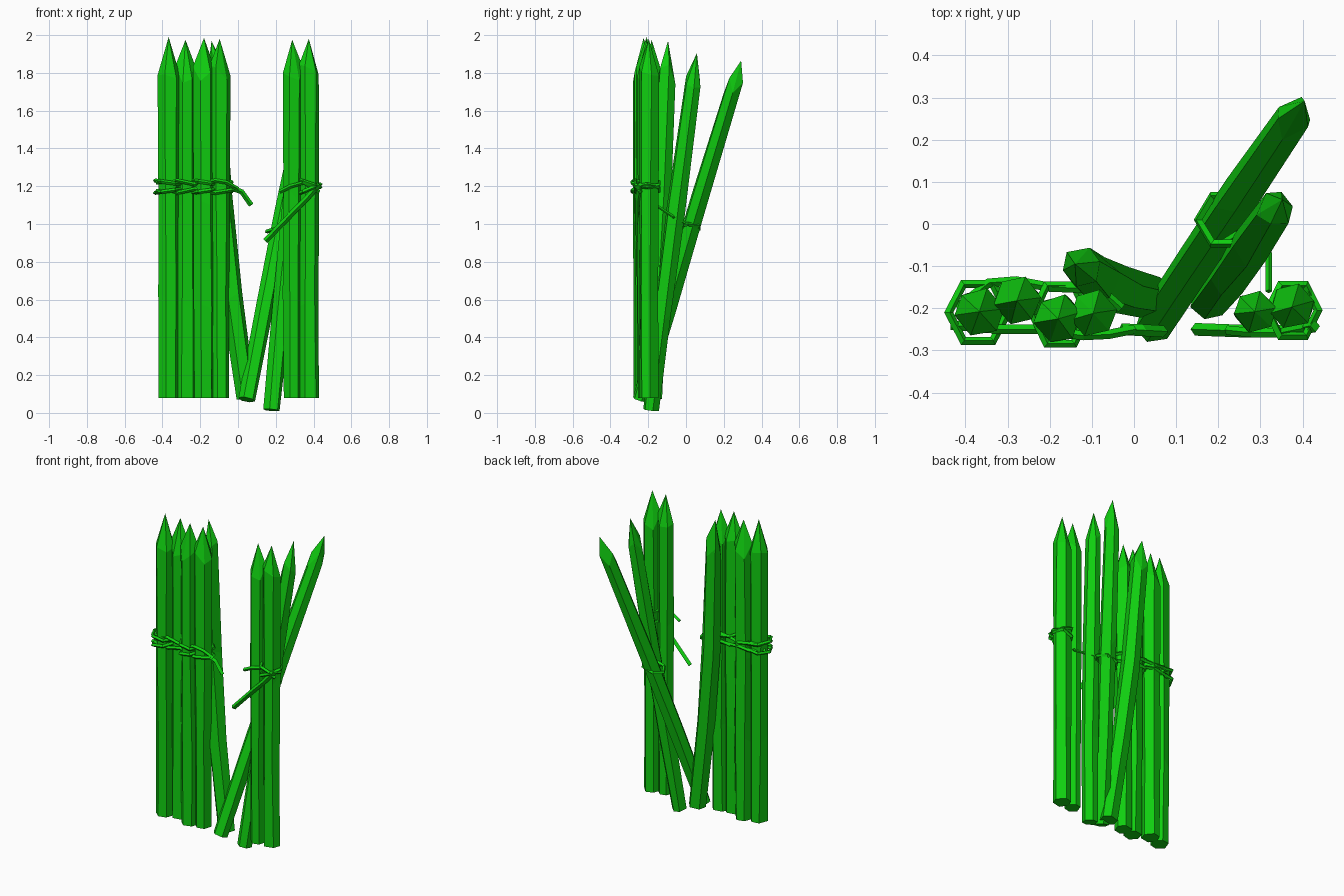
import bpy, bmesh, math, random
from mathutils import Vector

if "Cube" in bpy.data.objects:
    bpy.data.objects.remove(bpy.data.objects["Cube"], do_unlink=True)
random.seed(4)


def material(name, color):
    m = bpy.data.materials.new(name)
    m.use_nodes = True
    m.diffuse_color = color
    m.node_tree.nodes["Principled BSDF"].inputs["Base Color"].default_value = color
    return m


green = material("bright green", (0.005, 0.62, 0.005, 1))
UPRIGHT = (0.96, 0.98, 1.0, 1.04)   # slightly wider towards the top
LEANING = (0.98, 1.08, 1.1, 0.97)   # thickest in the middle


def stake(name, foot, tip, radius, profile, point=0.18, bulge=(0, 0, 0), sides=6):
    """Roughly hewn post with a sharpened top."""
    foot, tip, bulge = Vector(foot), Vector(tip), Vector(bulge)
    axis = (tip - foot).normalized()
    u = (Vector((1, 0, 0)) - axis * axis.x).normalized()
    v = axis.cross(u)
    shoulder = tip - axis * point
    bm = bmesh.new()
    rings = []
    for t, scale in zip((0, 0.3, 0.62, 1), profile):
        c = foot.lerp(shoulder, t) + bulge * math.sin(math.pi * t)
        ring = []
        for i in range(sides):
            a = math.tau * i / sides + random.uniform(0.1, 0.3)
            r = radius * scale * random.uniform(0.96, 1.06)
            slide = random.uniform(-0.05, 0.05) if t else 0
            ring.append(bm.verts.new(c + (u * math.cos(a) + v * math.sin(a)) * r + axis * slide))
        rings.append(ring)
    bm.faces.new(rings[0][::-1])
    for low, high in zip(rings, rings[1:]):
        for i in range(sides):
            j = (i + 1) % sides
            bm.faces.new((low[i], low[j], high[j], high[i]))
    peak = bm.verts.new(tip)
    for i in range(sides):
        bm.faces.new((rings[-1][i], rings[-1][(i + 1) % sides], peak))
    mesh = bpy.data.meshes.new(name)
    bm.to_mesh(mesh)
    bm.free()
    mesh.materials.append(green)
    ob = bpy.data.objects.new(name, mesh)
    bpy.context.collection.objects.link(ob)


def rope(name, points, closed=False, radius=0.011):
    """Thin faceted cord through the given points."""
    cu = bpy.data.curves.new(name, "CURVE")
    cu.dimensions = "3D"
    cu.bevel_depth = radius
    cu.bevel_resolution = 0
    cu.use_fill_caps = True
    sp = cu.splines.new("POLY")
    sp.points.add(len(points) - 1)
    for p, co in zip(sp.points, points):
        p.co = (*co, 1)
    sp.use_cyclic_u = closed
    sp.use_smooth = False
    cu.materials.append(green)
    ob = bpy.data.objects.new(name, cu)
    bpy.context.collection.objects.link(ob)


def loop(name, x, y, z, rx, ry, tilt=0.0):
    """Closed rope loop, sloping along x by tilt."""
    pts = []
    for i in range(6):
        a = math.tau * i / 6
        pts.append((x + rx * math.cos(a), y + ry * math.sin(a), z + tilt * math.cos(a)))
    rope(name, pts, True)


# Upright stakes: x, y, top height, radius
uprights = [(-0.367, -0.208, 1.99, 0.056), (-0.278, -0.182, 1.975, 0.055),
            (-0.18, -0.225, 1.985, 0.055), (-0.097, -0.212, 1.98, 0.053),
            (0.287, -0.208, 1.975, 0.049), (0.375, -0.197, 1.98, 0.053)]
for n, (x, y, top, r) in enumerate(uprights):
    stake(f"upright_stake_{n + 1}", (x, y, 0.08), (x, y, top), r, UPRIGHT)

# Leaning stakes
stake("inward_leaning_stake", (0.043, -0.175, 0.075), (-0.14, -0.095, 1.97), 0.051, LEANING, bulge=(-0.028, -0.004, 0))
stake("long_leaning_stake", (0.047, -0.24, 0.07), (0.405, 0.292, 1.865), 0.045, LEANING, point=0.15, bulge=(-0.004, -0.004, 0))
stake("short_leaning_stake", (0.177, -0.185, 0.015), (0.352, 0.058, 1.905), 0.045, LEANING, point=0.17, bulge=(0.005, -0.005, 0))

# Rope wound around the right-hand row
for z, tilt in ((1.175, 0.01), (1.22, -0.01)):
    loop("end_post_rope", -0.37, -0.21, z, 0.07, 0.078, tilt)
    loop("inner_post_rope", -0.175, -0.215, z, 0.065, 0.08, tilt)
    rope("back_row_rope", [(-0.42, -0.2, z), (-0.345, -0.14, z), (-0.28, -0.135, z + tilt),
                           (-0.2, -0.15, z), (-0.08, -0.155, z - tilt), (-0.03, -0.2, z)])
    rope("front_row_rope", [(-0.435, -0.24, z), (-0.32, -0.25, z - tilt), (-0.23, -0.25, z + tilt),
                            (-0.12, -0.265, z - tilt), (-0.06, -0.262, z), (0, -0.25, 1.185)])
rope("loose_rope_end", [(-0.03, -0.25, 1.19), (0.02, -0.252, 1.17), (0.07, -0.255, 1.1)], radius=0.014)

# Rope around the left-hand pair
loop("pair_rope_upper", 0.377, -0.205, 1.215, 0.06, 0.07, -0.02)
loop("pair_rope_lower", 0.377, -0.205, 1.185, 0.06, 0.07, 0.025)
rope("pair_front_rope", [(0.22, -0.252, 1.17), (0.28, -0.258, 1.2), (0.35, -0.258, 1.22), (0.43, -0.242, 1.17)])
rope("hanging_rope", [(0.145, -0.25, 0.91), (0.28, -0.255, 1.05), (0.36, -0.255, 1.13), (0.43, -0.242, 1.21)],
     radius=0.015)

# Rope tying the long leaning stake back to the pair
loop("leaning_stake_rope", 0.22, 0.01, 0.98, 0.068, 0.065, 0.02)
rope("linking_rope", [(0.32, -0.16, 1.1), (0.32, -0.07, 1.04), (0.28, 0, 1.0), (0.21, -0.045, 0.97)], radius=0.008)
